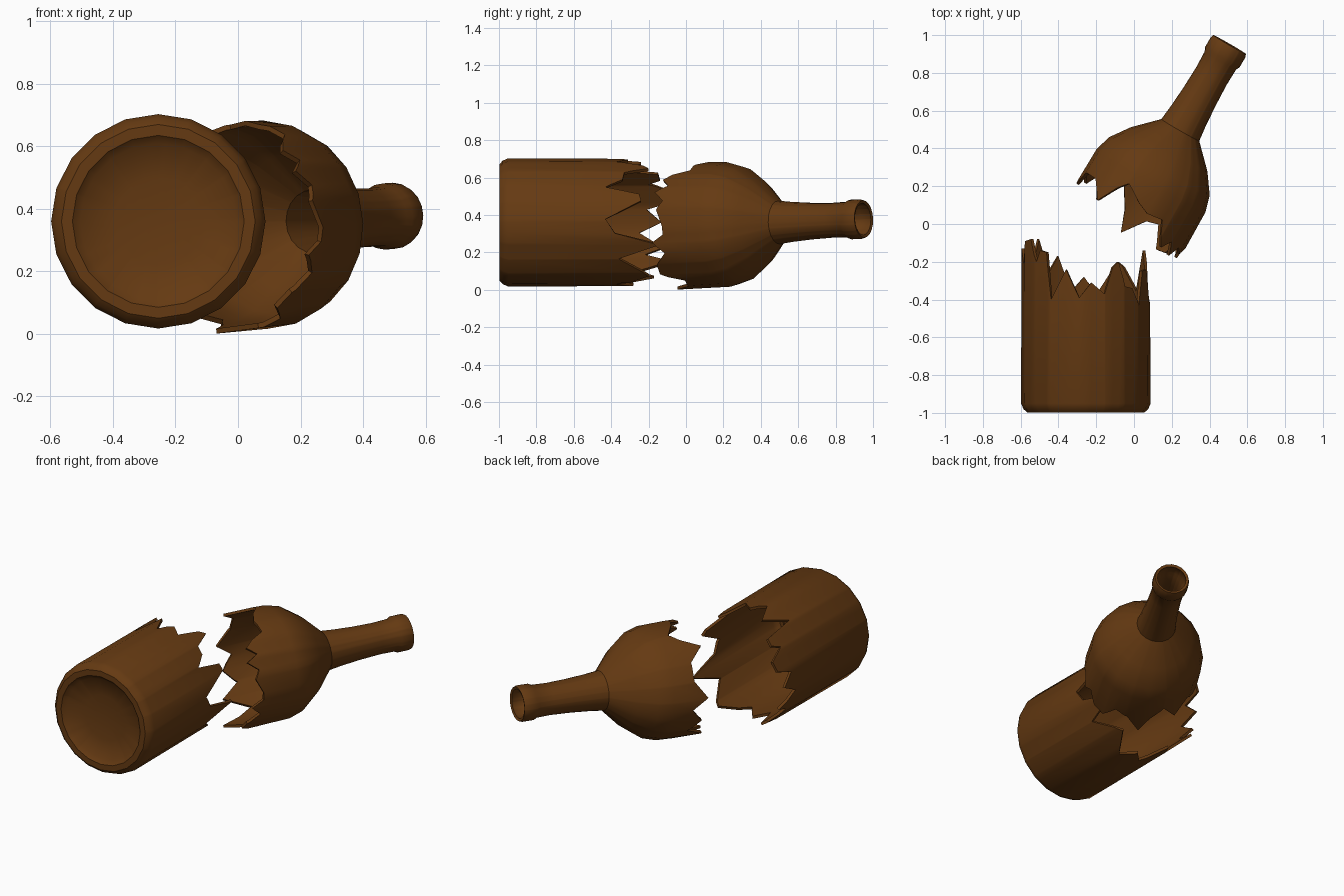
import bpy, bmesh, math
from mathutils import Vector

if "Cube" in bpy.data.objects:
    bpy.data.objects.remove(bpy.data.objects["Cube"])

SIDES = 20
STEP = 360 / SIDES

glass = bpy.data.materials.new("brown_glass")
glass.diffuse_color = (0.13, 0.042, 0.006, 1)
glass.use_nodes = True
glass.node_tree.nodes["Principled BSDF"].inputs["Base Color"].default_value = glass.diffuse_color


def jag_at(jag, a):
    """Height of the broken rim at angle a, interpolated between its points."""
    pts = jag + [(jag[0][0] + 360, jag[0][1])]
    a = (a - pts[0][0]) % 360 + pts[0][0]
    for (a0, h0), (a1, h1) in zip(pts, pts[1:]):
        if a0 <= a <= a1:
            return h0 + (h1 - h0) * (a - a0) / (a1 - a0)


def shell(name, profile, jag, origin, axis, right):
    """Faceted lathe, listed from high to low; height None is the broken rim."""
    axis, right, origin = Vector(axis).normalized(), Vector(right).normalized(), Vector(origin)
    up = right.cross(axis)
    angles = sorted({i * STEP for i in range(SIDES)} | {a % 360 for a, h in jag})
    bm = bmesh.new()
    rings = []
    for r, h in profile:
        ring = []
        for a in angles:
            # keep the extra rim columns on the flat sides
            flat = math.cos(math.radians(STEP / 2)) / math.cos(math.radians(a % STEP - STEP / 2))
            t = math.radians(a)
            y = jag_at(jag, a) if h is None else h
            ring.append(bm.verts.new(origin + axis * y
                                     + (right * math.cos(t) + up * math.sin(t)) * r * flat))
        rings.append(ring)
    n = len(angles)
    for lo, hi in zip(rings, rings[1:]):
        for j in range(n):
            k = (j + 1) % n
            bm.faces.new((lo[j], lo[k], hi[k], hi[j]))
    bmesh.ops.remove_doubles(bm, verts=bm.verts, dist=1e-4)
    me = bpy.data.meshes.new(name)
    bm.to_mesh(me)
    bm.free()
    me.materials.append(glass)
    ob = bpy.data.objects.new(name, me)
    bpy.context.collection.objects.link(ob)
    # wall thickness, inwards
    mod = ob.modifiers.new("wall", "SOLIDIFY")
    mod.thickness, mod.offset = 0.016, -1
    bpy.context.view_layer.objects.active = ob
    ob.select_set(True)
    bpy.ops.object.modifier_apply(modifier="wall")
    bpy.ops.object.shade_smooth_by_angle(angle=math.radians(35))
    ob.select_set(False)
    return ob


# lower half: cylinder with rounded foot and hollow base
base_jag = [(3, -.43), (20, -.24), (27, -.25), (34, -.43), (43, -.34), (52, -.33),
            (59, -.20), (65, -.23), (73, -.37), (85, -.31), (96, -.39), (108, -.24),
            (123, -.40), (128, -.15), (136, -.14), (141, -.20), (150, -.08), (161, -.09),
            (168, -.21), (180, -.13), (190, -.25), (205, -.12), (212, -.22), (220, -.08),
            (233, -.26), (243, -.17), (256, -.36), (268, -.28), (280, -.37), (301, -.20),
            (308, -.23), (325, -.36), (339, -.14), (350, -.38)]
shell("bottle_base",
      [(.34, None), (.343, -.95), (.33, -.98), (.31, -.998), (.275, -.998),
       (.25, -.975), (.14, -.955), (0, -.95)],
      base_jag, (-.255, 0, .36), (0, 1, 0), (1, 0, 0))

# upper half: lip, neck and shoulder, lying at 30 degrees
top_jag = [(0, -.53), (15, -.57), (24, -.54), (33, -.60), (40, -.53), (48, -.58),
           (55, -.53), (62, -.45), (78, -.46), (90, -.43), (106, -.37), (114, -.42),
           (125, -.53), (141, -.44), (160, -.44), (178, -.52), (190, -.43), (205, -.50),
           (219, -.43), (233, -.55), (250, -.41), (262, -.52), (270, -.64), (285, -.52),
           (298, -.50), (310, -.62), (322, -.61), (334, -.54), (345, -.60), (352, -.53)]
shell("bottle_neck",
      [(.1, .523), (.106, .505), (.106, .445), (.096, .425), (.093, .33), (.098, .2),
       (.107, .08), (.116, 0), (.234, -.118), (.308, -.222), (.333, -.31), (.337, None)],
      top_jag, (.245, .4975, .36), (.5, .866, .035), (.866, -.5, 0))
